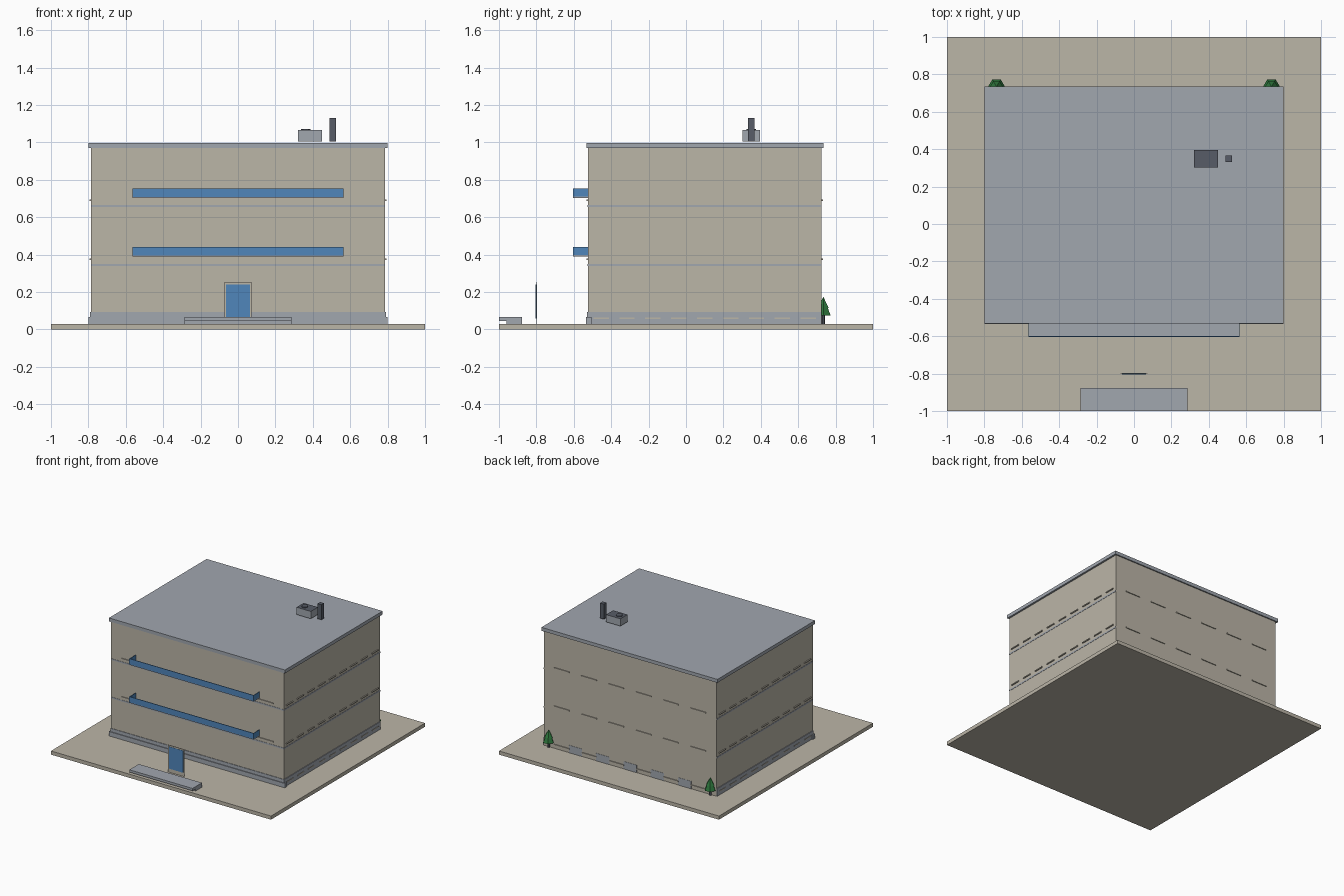
import bpy

old = bpy.data.objects.get("Cube")
if old:
    bpy.data.objects.remove(old, do_unlink=True)


def material(name, r, g, b):
    m = bpy.data.materials.new(name)
    m.use_nodes = True
    m.diffuse_color = (r, g, b, 1)
    m.node_tree.nodes["Principled BSDF"].inputs["Base Color"].default_value = (r, g, b, 1)
    return m


tan = material("tan concrete", .50, .465, .39)
grey = material("blue grey", .355, .385, .43)
dark = material("dark grey", .095, .107, .135)
blue = material("blue glass", .08, .24, .50)
green = material("tree green", .026, .18, .045)


def box(name, x, y, z, mat):
    """Box from (low, high) ranges on each axis."""
    spans = (x, y, z)
    bpy.ops.mesh.primitive_cube_add(size=1, location=[(a + b) / 2 for a, b in spans])
    o = bpy.context.object
    o.name = name
    for v in o.data.vertices:
        for i, (a, b) in enumerate(spans):
            v.co[i] *= b - a
    o.data.materials.append(mat)
    return o


def cone(name, x, y, z0, z1, r0, r1, mat, sides=6):
    bpy.ops.mesh.primitive_cone_add(vertices=sides, radius1=r0, radius2=r1, depth=z1 - z0,
                                    location=(x, y, (z0 + z1) / 2))
    o = bpy.context.object
    o.name = name
    o.data.materials.append(mat)
    return o


WX, Y0, Y1 = .785, -.525, .725          # wall half width, front and back

# Ground, main block, roof and plinth
box("ground_slab", (-1, 1), (-1, 1), (0, .03), tan)
box("main_block", (-WX, WX), (Y0, Y1), (.03, .975), tan)
box("roof_slab", (-.8, .8), (-.533, .735), (.97, .998), grey)
box("plinth", (-.79, .79), (Y0 - .004, Y1 - .002), (.03, .093), grey)
box("front_step", (-.8, .8), (-.535, Y0 + .02), (.03, .066), grey)

# Floor bands on the front and sides
for z in (.345, .66):
    box("floor_band", (-WX - .002, WX + .002), (Y0 - .002, Y1 - .002), (z - .006, z + .006), grey)

# Window sills on every storey
for floor in range(3):
    z = .061 + floor * .315
    for i in range(6):
        x = (i - 2.5) * .248
        for name, y in (("front_sill", Y0), ("back_sill", Y1)):
            box(name, (x - .069, x + .069), (y - .007, y + .007), (z - .004, z + .004), tan)
    for i in range(9):
        y = .1 + (i - 4) * .1385
        for side in (-1, 1):
            x = side * WX
            box("side_sill", (x - .008, x + .008), (y - .041, y + .041), (z - .004, z + .004), tan)

# Plinth panels at the back, between the sills
for i in range(5):
    x = (i - 2) * .248
    box("back_plinth_panel", (x - .06, x + .06), (Y1 - .005, Y1 + .002), (.03, .092), grey)

# Balconies: grey floor with a glass parapet on three sides
for z in (.39, .702):
    box("balcony_floor", (-.565, .565), (-.603, Y0), (z, z + .008), grey)
    box("balcony_front_glass", (-.565, .565), (-.605, -.6), (z + .006, z + .052), blue)
    for side in (-1, 1):
        x = side * .563
        box("balcony_end_glass", (x - .002, x + .002), (-.602, Y0), (z + .006, z + .052), blue)

# Entrance: free-standing door and landing
box("door_frame", (-.073, .073), (-.802, -.798), (.03, .253), tan)
box("door_glass", (-.064, .064), (-.804, -.796), (.06, .241), blue)
box("landing_top", (-.287, .287), (-1, -.878), (.046, .066), grey)
box("landing_base", (-.287, .287), (-.96, -.878), (.03, .046), grey)

# Rooftop unit with dark lid and fan, and a chimney
unit = box("roof_unit", (.32, .45), (.303, .395), (1.006, 1.066), grey)
unit.data.materials.append(dark)
for f in unit.data.polygons:
    if f.normal.z > .5:
        f.material_index = 1
cone("roof_unit_fan", .362, .349, 1.064, 1.071, .025, .025, dark, 12)
box("chimney", (.49, .525), (.332, .366), (1.006, 1.13), dark)

# Trees at the back corners
for side in (-1, 1):
    x, y = side * .735, .734
    cone("tree_trunk", x, y, .03, .08, .009, .009, dark)
    for z0, z1, r0, r1 in ((.075, .135, .045, .02), (.115, .175, .034, 0)):
        o = cone("tree_foliage", x, y, z0, z1, r0, r1, green)
        o.rotation_euler.z = 1.5708
